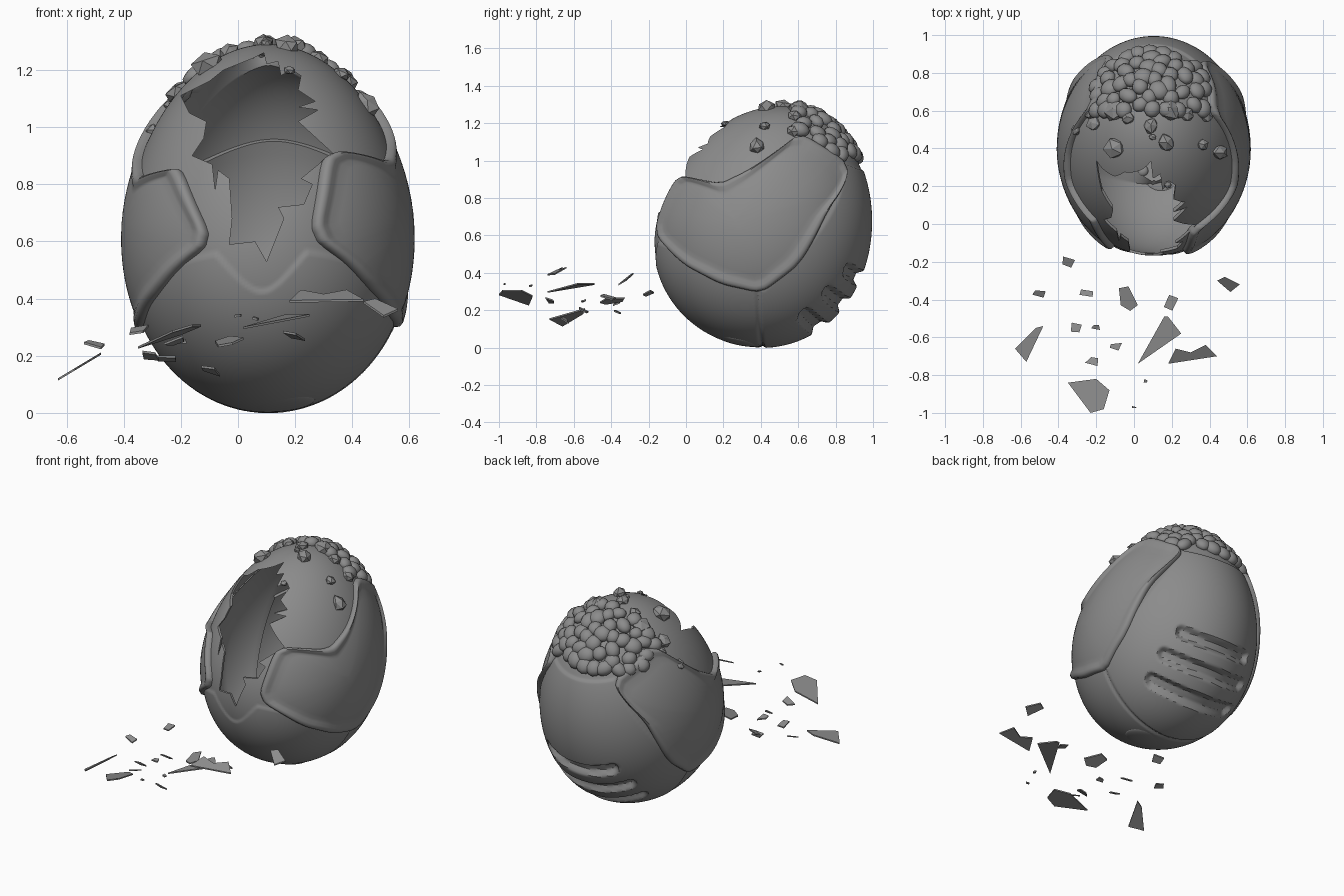
import bpy, bmesh, math, random
from math import sin, cos, radians, hypot
from mathutils import Vector, Matrix

random.seed(7)
if "Cube" in bpy.data.objects:
    bpy.data.objects.remove(bpy.data.objects["Cube"])

grey = bpy.data.materials.new("stone grey")
grey.use_nodes = True
grey.diffuse_color = (0.26, 0.26, 0.26, 1)
grey.node_tree.nodes["Principled BSDF"].inputs["Base Color"].default_value = grey.diffuse_color

# Egg frame: leaning back, slightly turned
CENTRE = Vector((0.105, 0.42, 0.64))
TS, TC = sin(radians(20)), cos(radians(20))
HALF, MID, WIDE, YAW = 0.65, 0.015, 0.875, 3


def clamp(v):
    return max(0.0, min(1.0, v))


def egg_radius(a):
    c = (MID - a) / HALF
    return math.sqrt(max(0, 1 - c * c)) * (0.565 + 0.05 * c)


def egg(az, a, off=0.0):
    """Point and normal at azimuth az (0 front, 90 = +x), axial height a."""
    c = max(-1, min(1, (MID - a) / HALF))
    s = math.sqrt(1 - c * c)
    k = 0.565 + 0.05 * c
    nr, na = HALF * s, 0.05 * s * s - c * k
    length = hypot(nr, na)
    nr, na = nr / length, na / length
    t = radians(az - YAW)

    def place(r, h):
        p = -r * cos(t)
        return Vector((r * sin(t) * WIDE, h * TS + p * TC, h * TC - p * TS))
    return CENTRE + place(s * k + nr * off, a + na * off), place(nr, na).normalized()


def inside(v):
    d = v - CENTRE
    a, p = d.y * TS + d.z * TC, d.y * TC - d.z * TS
    return hypot(d.x / WIDE, p) < egg_radius(a)


def drop(x, y):
    """Project a spot down onto the upper egg."""
    lo, hi = 0.7, 1.5
    for _ in range(24):
        m = (lo + hi) / 2
        if inside(Vector((x, y, m))):
            lo = m
        else:
            hi = m
    v = Vector((x, y, lo))
    return v, (v - CENTRE).normalized()


def loft(bm, rings, closed=True, cap_start=False, cap_end=False, flip=False):
    vs = [[bm.verts.new(p) for p in ring] for ring in rings]
    n = len(vs[0])
    faces = []
    for lo, hi in zip(vs, vs[1:]):
        for i in range(n if closed else n - 1):
            j = (i + 1) % n
            faces.append(bm.faces.new((lo[i], lo[j], hi[j], hi[i])))
    if cap_start:
        faces.append(bm.faces.new(vs[0][::-1]))
    if cap_end:
        faces.append(bm.faces.new(vs[-1]))
    if flip:
        bmesh.ops.reverse_faces(bm, faces=faces)


def finish(bm, name, angle=35, recalc=True):
    if recalc:
        bmesh.ops.recalc_face_normals(bm, faces=bm.faces[:])
    me = bpy.data.meshes.new(name)
    bm.to_mesh(me)
    bm.free()
    ob = bpy.data.objects.new(name, me)
    bpy.context.collection.objects.link(ob)
    me.materials.append(grey)
    smooth(ob, angle)
    return ob


def smooth(ob, angle):
    bpy.ops.object.select_all(action='DESELECT')
    ob.select_set(True)
    bpy.context.view_layer.objects.active = ob
    if angle:
        bpy.ops.object.shade_smooth_by_angle(angle=radians(angle))


# Shell relief: belly and back panel steps, three claw slots
SLOTS = ((-0.40, 40), (-0.24, 35), (-0.08, 27))


def relief(az, a):
    side = min(az, 360 - az)
    d = 180 - side
    seam = -0.26 - 0.13 * clamp(cos(radians(side * 4.5))) if side < 20 else -0.26
    belly = 0.007 * clamp((seam - a) / 0.01)
    back = 0.01 * clamp((0.47 - a) / 0.01)
    if a < -0.31:
        y = CENTRE.y + a * TS - egg_radius(a) * cos(radians(az)) * TC
        belly *= clamp((0.405 - y) / 0.01)
        back *= clamp((y - 0.415) / 0.01)
    else:
        edge = 104 + (a + 0.31) * 44
        belly *= clamp((edge - side) / 2)
        back *= clamp((side - edge) / 2)
    slot = 0
    for mid, span in SLOTS:
        dist = hypot(radians(max(0, d - span)) * 0.55, a - mid - 0.04 * (d / 40) ** 2)
        slot = max(slot, clamp((0.045 - dist) / 0.024))
    return belly + back - 0.034 * slot


def lining_depth(az, a):
    return -0.014 - 0.036 * clamp((min(az, 360 - az) - 90) / 25)


def egg_rings(segments, rows, offset):
    rings = []
    for j in range(rows):
        psi = 0.02 + (math.pi - 0.04) * j / (rows - 1)
        a = MID - HALF * cos(psi)
        azs = [360 * i / segments for i in range(segments)]
        rings.append([egg(az, a, offset(az, a))[0] for az in azs])
    return rings


bm = bmesh.new()
loft(bm, egg_rings(288, 200, relief), cap_start=True, cap_end=True)
loft(bm, egg_rings(144, 100, lining_depth), cap_start=True, cap_end=True, flip=True)
shell = finish(bm, "egg_shell", recalc=False)

# Jagged hole broken through the front
HOLE = [(.05, 1.24), (.09, 1.26), (.1, 1.22), (.14, 1.23), (.15, 1.18), (.19, 1.2), (.22, 1.18),
        (.21, 1.13), (.27, 1.09), (.21, 1.07), (.28, 1.06), (.21, 1.02), (.33, .91), (.22, .82),
        (.26, .8), (.23, .73), (.14, .72), (.16, .68), (.1, .53), (.06, .6), (-.03, .59),
        (-.02, .68), (-.03, .82), (-.07, .85), (-.08, .78), (-.09, .87), (-.16, .9),
        (-.12, .96), (-.11, 1.02), (-.17, 1.05), (-.2, 1.11), (-.1, 1.16), (-.05, 1.2)]
bm = bmesh.new()
loft(bm, [[(x, y, z) for x, z in HOLE] for y in (-0.5, 0.5)], cap_start=True, cap_end=True)
cutter = finish(bm, "hole_cutter", 0)
cutter.hide_render = True
mod = shell.modifiers.new("hole", 'BOOLEAN')
mod.object, mod.operation, mod.solver = cutter, 'DIFFERENCE', 'EXACT'
smooth(shell, 0)
bpy.ops.object.modifier_apply(modifier="hole")
bpy.data.objects.remove(cutter)
smooth(shell, 55)

# Thick lining inside the back
bm = bmesh.new()
rows = []
for j in range(27):
    t = min(j, 25) / 25
    off = -0.045 if j in (0, 26) else -0.07
    row = []
    for i in range(49):
        az = 115 + 130 * i / 48
        top = 0.49 - 0.06 * ((az - 180) / 35) ** 2
        row.append(egg(az, -0.5 + (top + 0.5) * t, off)[0])
    rows.append(row)
loft(bm, rows, closed=False, flip=True)
finish(bm, "back_lining", recalc=False)

# Padded side plates with a raised rim; the right one sits lower at the front
LEFT_FRONT = [(20, -.22), (25, .07), (31, .11), (60, .14), (73, .27)]
RIGHT_FRONT = [(20, -.23), (34, .06), (40, .07), (60, .1), (73, .24)]
REAR = [(93, .54), (143, .47), (125, .21), (118, -.12), (105, -.33), (80, -.36), (53, -.33)]
HUB = (78, -0.02)
RIM = ((0, -.02), (.003, .012), (.012, .028), (.026, .034), (.04, .03), (.055, .02), (.07, .016))


def round_corners(points, times):
    for _ in range(times):
        out = []
        for (ax, ay), (bx, by) in zip(points, points[1:] + points[:1]):
            for t in (0.14, 0.86):
                out.append((ax + (bx - ax) * t, ay + (by - ay) * t))
        points = out
    return points


for name, sign, front in (("left_plate", 1, LEFT_FRONT), ("right_plate", -1, RIGHT_FRONT)):
    outline = []
    corners = round_corners(front + REAR, 3)
    for (ax, ay), (bx, by) in zip(corners, corners[1:] + corners[:1]):
        outline += [(ax + (bx - ax) * t / 3, ay + (by - ay) * t / 3) for t in range(3)]

    def plate_ring(width, off, shrink=1.0):
        ring = []
        for az, a in outline:
            reach = hypot(radians(az - HUB[0]) * 0.5, a - HUB[1])
            s = (1 - width / reach) * shrink
            az, a = HUB[0] + (az - HUB[0]) * s, HUB[1] + (a - HUB[1]) * s
            ring.append(egg(sign * az, a, off)[0])
        return ring
    rings = [plate_ring(w, h) for w, h in RIM]
    rings += [plate_ring(RIM[-1][0], 0.016 + 0.006 * (1 - k / 12), k / 12) for k in range(11, 0, -1)]
    bm = bmesh.new()
    loft(bm, rings, cap_end=True, flip=sign < 0)
    finish(bm, name, 50, recalc=False)


def rock(bm, spot, normal, size, subdivisions, jitter):
    turn = normal.to_track_quat('Z', 'Y').to_matrix().to_4x4()
    spin = Matrix.Rotation(random.uniform(0, 6), 4, 'Z')
    shape = Matrix.Diagonal((random.uniform(.9, 1.2), random.uniform(.85, 1.1), .75, 1))
    made = bmesh.ops.create_icosphere(bm, subdivisions=subdivisions, radius=size)
    for v in made["verts"]:
        v.co *= random.uniform(1 - jitter, 1 + jitter)
        v.co = Matrix.Translation(spot) @ turn @ spin @ shape @ v.co


# Pebbled crown
bm = bmesh.new()
placed = []
for _ in range(8000):
    p, n = egg(random.uniform(0, 360), random.uniform(0.41, 0.664))
    if p.y > 0.6 and p.z > 1.02 and abs(p.x - 0.085) < 0.28:
        if all((p - q).length > 0.058 for q in placed):
            placed.append(p)
            rock(bm, p + n * 0.008, n, random.uniform(0.042, 0.052), 2, 0.03)
finish(bm, "crown_pebbles", 40)

# Loose stones below the crown
STONES = [(-.3, .5, 3), (-.21, .53, 4), (-.23, .58, 3), (-.1, .4, 6), (.09, .52, 4), (.17, .43, 5),
          (.1, .46, 2), (.28, .58, 4), (.38, .57, 4), (.45, .38, 5), (.36, .42, 3), (.18, .21, 2),
          (-.03, .56, 4), (-.1, .6, 6), (.19, .6, 6)]
bm = bmesh.new()
for x, y, size in STONES:
    spot, normal = drop(x, y)
    rock(bm, spot + normal * 0.006, normal, size * 0.01, 1, 0.12)
finish(bm, "loose_stones", 0)

# Foot pad with two lugs underneath
bm = bmesh.new()
spot, normal = egg(150, -0.627)
for shift, size, thick in ((0, .12, .2), (-.105, .03, .7), (.105, .03, .7)):
    turn = normal.to_track_quat('Z', 'Y').to_matrix().to_4x4()
    made = bmesh.ops.create_uvsphere(bm, u_segments=32, v_segments=16, radius=size)
    for v in made["verts"]:
        v.co.z *= thick
        v.co = spot + Vector((shift, 0, abs(shift) * 0.3 + 0.016)) + turn @ v.co
finish(bm, "foot_pad")

# Flying shards: outline from above, height and tilt along x and y
BIG = [([(-.35, -.84), (-.2, -.82), (-.13, -.88), (-.16, -.98), (-.23, -1)], .28, .33, -.1),
       ([(.02, -.74), (.16, -.49), (.18, -.49), (.25, -.58)], .33, .12, .1),
       ([(.18, -.74), (.22, -.66), (.3, -.68), (.38, -.64), (.44, -.7)], .41, -.06, .5),
       ([(-.63, -.66), (-.52, -.55), (-.48, -.54), (-.57, -.73)], .165, .6, 0),
       ([(-.08, -.34), (-.03, -.33), (.02, -.43), (-.02, -.46), (-.07, -.43)], .25, .3, .2),
       ([(.44, -.3), (.48, -.28), (.56, -.32), (.51, -.36)], .37, -.1, .7)]
SMALL = [(-.35, -.2, .29, 3), (-.5, -.37, .24, 3), (-.25, -.37, .19, 3), (.19, -.41, .27, 4),
         (-.31, -.55, .2, 3), (-.2, -.55, .25, 2), (-.22, -.73, .25, 3), (-.09, -.65, .15, 3),
         (.06, -.83, .33, 1), (0, -.97, .34, 1)]
bm = bmesh.new()
pieces = list(BIG)
for x, y, z, size in SMALL:
    turns = [random.uniform(0, 1) + k * math.tau / 4 for k in range(4)]
    ring = [(x + cos(t) * size * .013, y + sin(t) * size * random.uniform(.006, .013)) for t in turns]
    pieces.append((ring, z, random.uniform(-.3, .3), random.uniform(-.6, .6)))
for ring, z, sx, sy in pieces:
    cx = sum(p[0] for p in ring) / len(ring)
    cy = sum(p[1] for p in ring) / len(ring)
    layers = [[(x, y, z + d + (x - cx) * sx + (y - cy) * sy) for x, y in ring] for d in (-.004, .004)]
    loft(bm, layers, cap_start=True, cap_end=True)
finish(bm, "flying_shards", 0)
